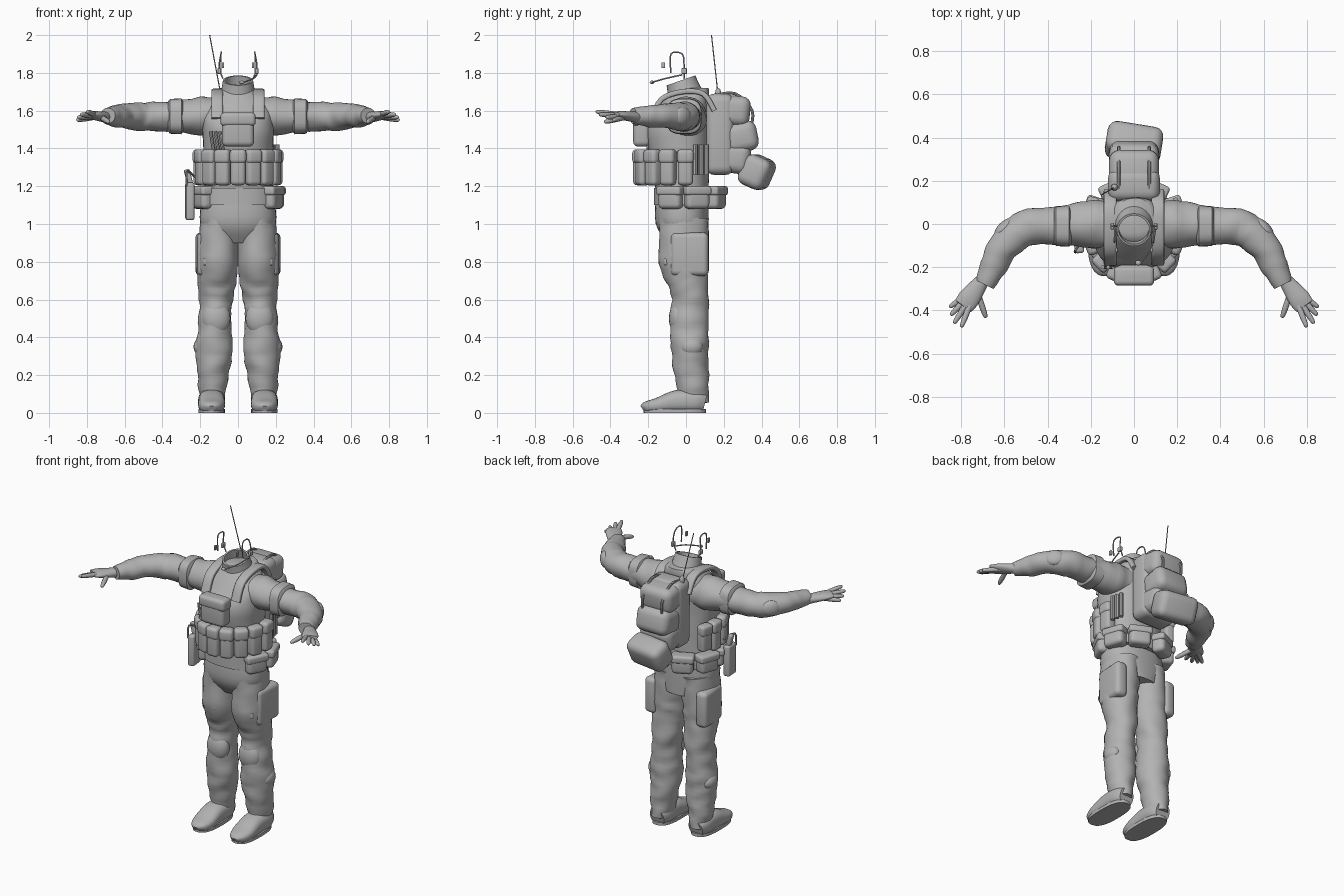
import bpy, bmesh, math
from mathutils import Vector, Matrix, Euler, noise

cube = bpy.data.objects.get("Cube")
if cube:
    bpy.data.objects.remove(cube, do_unlink=True)

TONE = (.45, .45, .45, 1)
grey = bpy.data.materials.new("plain grey")
grey.use_nodes = True
grey.diffuse_color = TONE
grey.node_tree.nodes["Principled BSDF"].inputs["Base Color"].default_value = TONE

X, Y, Z = Matrix.Identity(3)
SIDES = {"left": 1, "right": -1}
parts = []


def finish(name, bm):
    bmesh.ops.recalc_face_normals(bm, faces=bm.faces)
    mesh = bpy.data.meshes.new(name)
    bm.to_mesh(mesh)
    bm.free()
    mesh.materials.append(grey)
    part = bpy.data.objects.new(name, mesh)
    bpy.context.collection.objects.link(part)
    parts.append(part)


def spline(rows, steps):
    """Smooth curve through rows of numbers."""
    last = len(rows) - 1
    result = []
    for i in range(last):
        before, start, end, after = (rows[max(0, min(last, i + k))] for k in (-1, 0, 1, 2))
        for step in range(steps):
            t = step / steps
            result.append([b + t / 2 * (c - a + t * (2*a - 5*b + 4*c - d + t * (3*(b - c) + d - a)))
                           for a, b, c, d in zip(before, start, end, after)])
    return result + [rows[last]]


def loft(name, rows, side=X, flip=1, steps=4, count=28, power=2, fold=0, axis=None):
    """Skin over oval rings: x, y, z, radius along side, radius across."""
    rows = spline(rows, steps)
    centres = [Vector(row[:3]) for row in rows]
    bm = bmesh.new()
    rings = []
    for i, (*_, along, across) in enumerate(rows):
        ahead = centres[min(i + 1, len(rows) - 1)]
        behind = centres[max(i - 1, 0)]
        normal = axis or (ahead - behind).normalized()
        u = (side - normal * side.dot(normal)).normalized()
        v = normal.cross(u)
        ring = []
        for k in range(count):
            angle = math.tau * k / count
            c, s = (math.copysign(abs(f(angle)) ** (2 / power), f(angle)) for f in (math.cos, math.sin))
            point = centres[i] + u * c * along + v * s * across
            if fold:
                squeezed = point + normal * normal.dot(point)
                point += (u * c + v * s) * fold * noise.noise(squeezed * 9)
            ring.append(bm.verts.new((point.x * flip, point.y, max(point.z, 0))))
        rings.append(ring)
    for low, high in zip(rings, rings[1:]):
        for k in range(count):
            bm.faces.new((low[k - 1], low[k], high[k], high[k - 1]))
    bm.faces.new(rings[0])
    bm.faces.new(rings[-1])
    finish(name, bm)


def tube(name, points, radius, flip=1, side=X):
    loft(name, [(*point, radius, radius) for point in points], side, flip, count=8)


def rounded_box(bm, place, size, bevel):
    verts = bmesh.ops.create_cube(bm, size=1)["verts"]
    bmesh.ops.transform(bm, matrix=place @ Matrix.Diagonal((*size, 1)), verts=verts)
    edges = list({edge for vert in verts for edge in vert.link_edges})
    bmesh.ops.bevel(bm, geom=edges, offset=bevel * min(size), segments=4,
                    profile=.5, affect="EDGES", clamp_overlap=True)


def pouch(name, centre, size, yaw=0, pitch=0, bevel=.3, flap=False):
    """Rounded bag whose face points to -y before turning."""
    bm = bmesh.new()
    place = Matrix.LocRotScale(Vector(centre), Euler((pitch, 0, yaw)), None)
    rounded_box(bm, place, size, bevel)
    if flap:
        width, depth, height = size
        lid = place @ Matrix.Translation(-Y * .005 + Z * height * .3)
        rounded_box(bm, lid, (width * 1.1, depth, height * .4), bevel)
    finish(name, bm)


def blob(name, centre, size, yaw=0):
    bm = bmesh.new()
    place = Matrix.LocRotScale(Vector(centre), Euler((0, 0, yaw)), Vector(size))
    bmesh.ops.create_uvsphere(bm, u_segments=24, v_segments=14, radius=1, matrix=place)
    finish(name, bm)


# torso, hips and belt share one back line
BACK = .12
torso = (1.1, .19, .13), (1.3, .18, .15), (1.5, .19, .165), (1.6, .18, .14), (1.7, .11, .1), (1.72, .08, .08)
loft("torso", [(0, BACK - deep, z, wide, deep) for z, wide, deep in torso],
     count=40, power=2.4, fold=.006, axis=Z)
hips = (1.15, .19, .14), (1, .2, .14), (.9, .13, .11)
loft("hips", [(0, BACK - deep, z, wide, deep) for z, wide, deep in hips], count=40, power=2.3, axis=Z)
loft("belt", [(0, -.01, z, .205, .16) for z in (1.1, 1.19)], count=40, steps=1, power=2.4, axis=Z)

# open collar leaning forward
collar = (1.66, .1), (1.7, .09), (1.76, .08), (1.76, .07), (1.7, .07)
loft("collar", [(0, (1.67 - z) * .3, z, r, r) for z, r in collar],
     steps=1, axis=(Z - Y * .35).normalized())

SHOULDER = 1.57
for label, s in SIDES.items():
    # sleeve curving forward, with arm band and elbow pad
    sleeve = ((.1, 0, .1), (.2, 0, .1), (.35, -.01, .08), (.5, -.02, .075),
              (.6, -.1, .065), (.65, -.2, .055), (.69, -.28, .04))
    loft(label + "_sleeve", [(x, y, SHOULDER, r, r * 1.1) for x, y, r in sleeve],
         Z, s, steps=6, count=32, fold=.009)
    band = (.29, .08), (.3, .095), (.36, .092), (.37, .08)
    loft(label + "_arm_band", [(x, -.01, SHOULDER, r, r) for x, r in band], Z, s, steps=1, power=3)
    blob(label + "_elbow_pad", (s * .6, -.02, SHOULDER), (.06, .03, .05), -s * .8)

    # strap over the shoulder
    strap = (-.18, 1.56), (-.13, 1.66), (-.02, 1.7), (.09, 1.69), (.15, 1.6)
    loft(label + "_shoulder_strap", [(.11, y, z, .03, .014) for y, z in strap], X, s, power=4)

    # hand with digits fanned out from the palm
    palm = Vector((.73, -.3, SHOULDER))
    heading = Vector((.6, -.8, .1))
    loft(label + "_palm", [(*(palm + heading * f), thick, wide) for f, thick, wide in
                           ((-.06, .03, .03), (0, .026, .042), (.06, .022, .05), (.1, .014, .045))], Z, s)
    digits = {"little": .15, "ring": .17, "middle": .19, "index": .19, "thumb": .14}
    for i, (digit, length) in enumerate(digits.items()):
        is_thumb = digit == "thumb"
        angle = -.6 - .2 * i - .5 * is_thumb
        rise = -.03 if is_thumb else .015 * i - .02
        reach = Vector((math.cos(angle) * length, math.sin(angle) * length, rise))
        loft(f"{label}_{digit}_finger", [(*(palm + reach * f), r, r) for f, r in
                                         ((.2, .014), (.7, .014), (.95, .01), (1, .004))], Z, s, count=10)

    # trouser leg leaning outward to the ankle
    leg = ((1.03, .1, .13), (.8, .11, .13), (.65, .095, .1), (.5, .085, .1),
           (.35, .1, .1), (.2, .08, .09), (.05, .06, .08))
    loft(label + "_leg", [(.14 - .04 * z, BACK - deep, z, wide, deep) for z, wide, deep in leg],
         X, s, steps=6, count=36, fold=.012)
    blob(label + "_knee_pad", (s * .115, -.04, .5), (.075, .05, .09))
    pouch(label + "_cargo_pocket", (s * .18, .02, .84), (.2, .08, .23), s * 1.5, bevel=.35)
    pouch(label + "_thigh_flap", (s * .125, -.11, .8), (.12, .04, .04), s * .25)
    blob(label + "_shin_bulge", (s * .195, .03, .35), (.04, .06, .05))

    # boot and sole
    boot = (.1, .05, .05), (.05, .06, .07), (-.05, .06, .07), (-.15, .04, .07), (-.21, .03, .05), (-.23, .02, .02)
    loft(label + "_boot", [(.14, y, high, high, wide) for y, high, wide in boot], Z, s, power=2.5)
    loft(label + "_sole", [(.14, -.06, z, .07, .165) for z in (0, .02)], X, s, steps=1, power=2.6, axis=Z)

    # belt pouches around the side and back
    for place, yaw in {"front": 1.1, "middle": 1.9, "rear": 2.7}.items():
        pouch(f"{label}_{place}_belt_pouch", (s * .2 * math.sin(yaw), -.17 * math.cos(yaw), 1.14),
              (.13, .085, .12), s * yaw, flap=True)

    # head gear frame and clips
    tube(label + "_headset_frame", [(.09, -.08, 1.8), (.09, -.08, 1.9), (.09, -.02, 1.9),
                                    (.1, -.01, 1.83), (.08, -.01, 1.77)], .004, s, X + Y * .2)
    pouch(label + "_ear_clip", (s * .1, -.01, 1.81), (.016, .03, .03))
    pouch(label + "_brow_clip", (s * .08, -.12, 1.84), (.012, .02, .03))

    # backpack strap
    tube(label + "_pack_strap", [(s * .07, y, z) for y, z in ((.15, 1.68), (.26, 1.69), (.35, 1.6), (.34, 1.5))], .008)

# magazine pouches around the waist
for i in range(-4, 5):
    yaw = i * .4
    pouch(f"magazine_pouch_{i + 5}", (.2 * math.sin(yaw), -.01 - .235 * math.cos(yaw), 1.3),
          (.08, .07, .19), yaw, flap=True)
pouch("chest_pouch", (0, -.235, 1.5), (.17, .09, .18), flap=True)
pouch("right_side_pouch", (-.19, .08, 1.31), (.08, .06, .17), -1.8, flap=True)

# light sticks on chest and side
for i in range(3):
    x, y = i * .025 - .145, i * .03 + .05
    tube(f"chest_stick_{i}", [(x + .02, -.2, 1.36), (x, -.2, 1.49)], .009)
    tube(f"side_stick_{i}", [(.22 - y / 4, y, z) for z in (1.26, 1.42)], .013)

# sidearm holster
pouch("holster_body", (-.255, -.09, 1.12), (.09, .045, .2), -1.5)
pouch("holster_grip", (-.26, -.08, 1.24), (.035, .03, .1), -1.5, .25)
tube("holster_loop", [(-.27, -.13, 1.2), (-.27, -.12, 1.28), (-.23, -.06, 1.25)], .006)

# backpack with bulging pockets and bedroll
pouch("backpack_body", (0, .18, 1.475), (.24, .15, .43))
pockets = {"top": (.25, 1.6, -.1), "middle": (.29, 1.46, .2), "lower": (.25, 1.35, -.15)}
for level, (y, z, pitch) in pockets.items():
    pouch(f"backpack_{level}_pocket", (0, y, z), (.23, .18, .16), pitch=pitch)
pouch("bedroll", (0, .375, 1.275), (.26, .15, .17), -.16, -.42)

# radio antenna and microphone
tube("antenna", [(-.09, .17, 1.68), (-.15, .135, 2)], .003)
blob("antenna_base", (-.09, .17, 1.69), (.016, .016, .03))
tube("microphone_boom", [(.1, -.02, 1.79), (.08, -.11, 1.77), (.03, -.18, 1.75)], .004, side=Z)
blob("microphone", (.02, -.18, 1.75), (.014, .012, .009))

# smooth shading with sharp rims kept
bpy.ops.object.select_all(action="DESELECT")
for part in parts:
    part.select_set(True)
bpy.context.view_layer.objects.active = parts[0]
bpy.ops.object.shade_smooth_by_angle(angle=math.radians(40))
